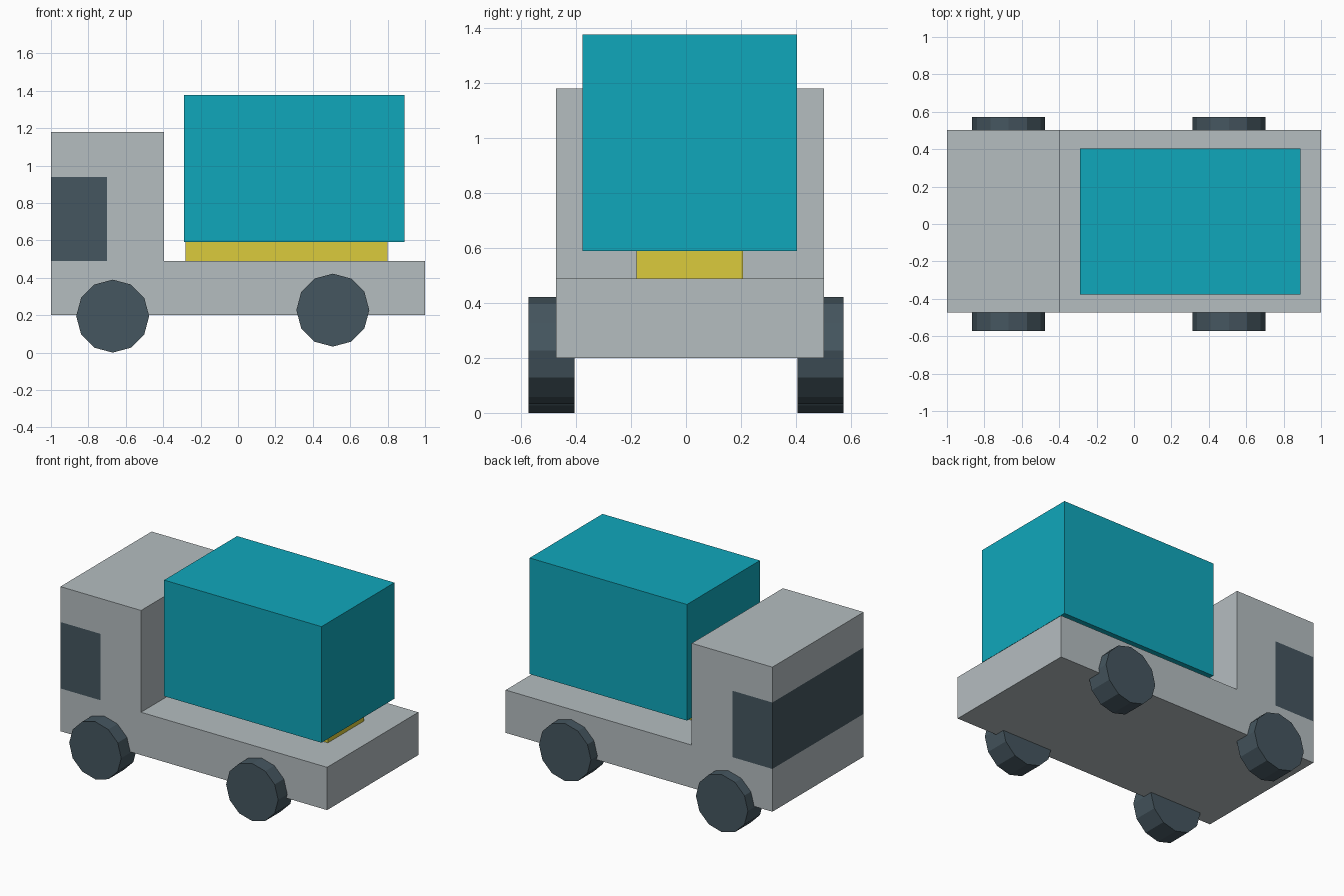
import bpy, bmesh, math

if "Cube" in bpy.data.objects:
    bpy.data.objects.remove(bpy.data.objects["Cube"])


def material(name, rgb):
    m = bpy.data.materials.new(name)
    m.diffuse_color = (*rgb, 1)
    m.use_nodes = True
    m.node_tree.nodes["Principled BSDF"].inputs["Base Color"].default_value = m.diffuse_color
    return m


GREY = material("body_grey", (0.46, 0.51, 0.53))
DARK = material("dark_slate", (0.06, 0.093, 0.115))
TEAL = material("teal", (0.005, 0.39, 0.5))
YELLOW = material("yellow", (0.71, 0.6, 0.045))


def finish(bm, name, *mats):
    bmesh.ops.recalc_face_normals(bm, faces=bm.faces)
    me = bpy.data.meshes.new(name)
    bm.to_mesh(me)
    bm.free()
    for m in mats:
        me.materials.append(m)
    ob = bpy.data.objects.new(name, me)
    bpy.context.collection.objects.link(ob)
    return ob


def box(name, x, y, z, mat):
    bm = bmesh.new()
    bmesh.ops.create_cube(bm, size=1)
    for v in bm.verts:
        v.co = [r[0] if c < 0 else r[1] for c, r in zip(v.co, (x, y, z))]
    return finish(bm, name, mat)


def wheel(name, x, side, z):
    bm = bmesh.new()
    bmesh.ops.create_cone(bm, cap_ends=True, segments=12, radius1=0.195,
                          radius2=0.195, depth=0.167)
    ob = finish(bm, name, DARK)
    ob.rotation_euler.x = math.pi / 2
    ob.location = (x, side * 0.489, z)


# Cab and chassis: side profile with a flush wrap-around window band
profile = [(-1, .2), (1, .2), (1, .49), (-.395, .49), (-.395, 1.18),
           (-1, 1.18), (-1, .94), (-.7, .94), (-.7, .49), (-1, .49)]
outline = [0, 1, 2, 3, 4, 5, 6, 9]
window = [6, 7, 8, 9]
bm = bmesh.new()
near, far = [[bm.verts.new((x, y, z)) for x, z in profile]
             for y in (-0.474, 0.503)]
for ring in (near, far):
    bm.faces.new(ring)
    bm.faces.new([ring[i] for i in window]).material_index = 1
for a, b in zip(outline, outline[1:] + outline[:1]):
    f = bm.faces.new((near[a], near[b], far[b], far[a]))
    f.material_index = int((a, b) == (6, 9))
finish(bm, "cab_and_chassis", GREY, DARK)

# Cargo box on its support
box("cargo_support", (-0.28, 0.80), (-0.18, 0.208), (0.49, 0.59), YELLOW)
box("cargo_box", (-0.29, 0.89), (-0.377, 0.404), (0.59, 1.377), TEAL)

# Wheels
for side, label in ((-1, "near"), (1, "far")):
    wheel("front_wheel_" + label, -0.67, side, 0.195)
    wheel("rear_wheel_" + label, 0.507, side, 0.227)
